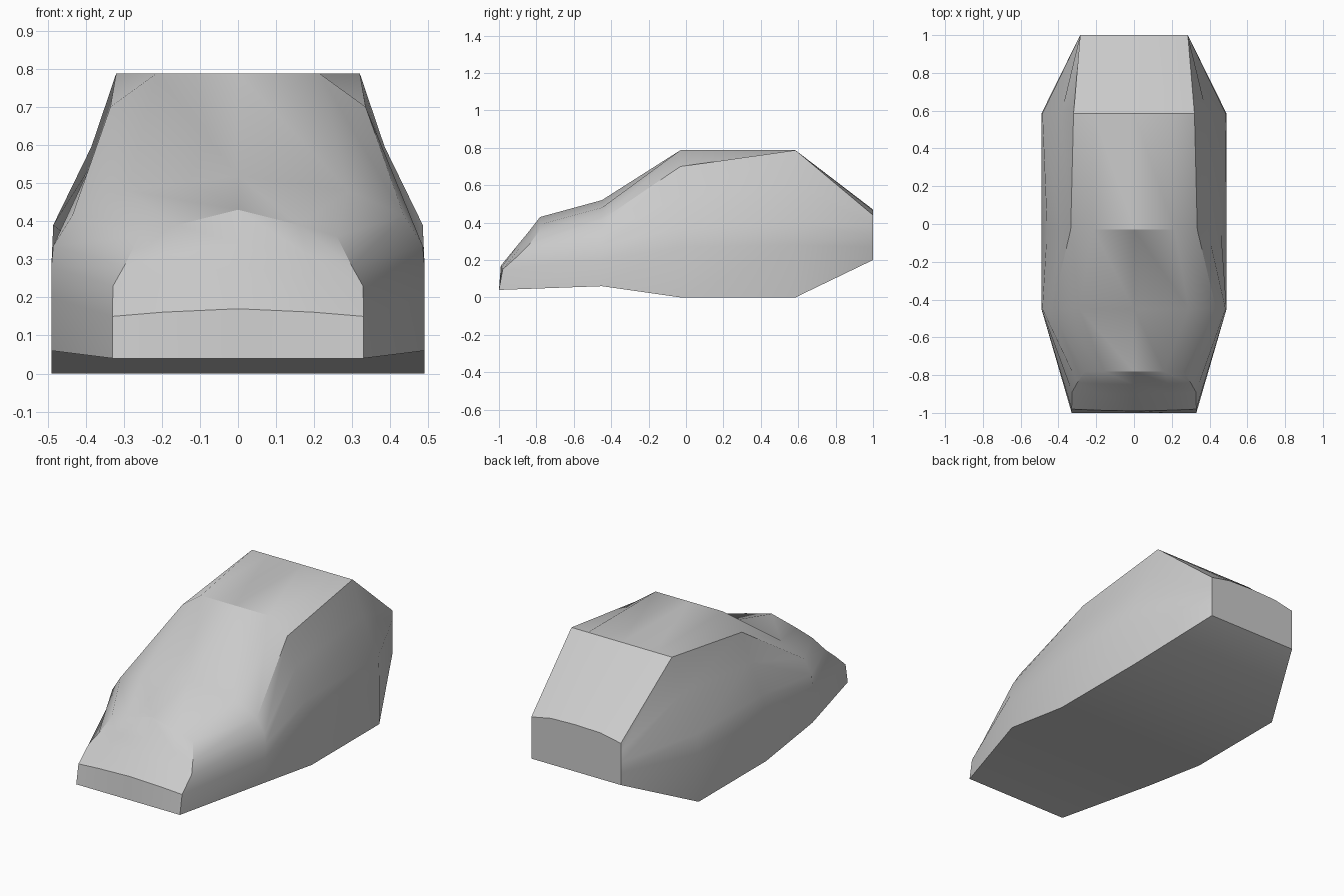
import bpy, bmesh, math

if "Cube" in bpy.data.objects:
    bpy.data.objects.remove(bpy.data.objects["Cube"])

# Half cross-sections from sill up to shoulder (index 4), then crown and centre line: (x, y, z)
def section(y, pts):
    return [(x, y, z) for x, z in pts]

nose = [(.33, -1, .04), (.33, -.98, .15), (.328, -.89, .23), (.30, -.84, .28),
        (.26, -.78, .36), (.16, -.78, .39), (0, -.78, .43)]
sections = [
    nose,
    section(-.45, [(.49, .06), (.49, .20), (.49, .28), (.485, .335), (.435, .415), (.29, .48), (0, .52)]),
    section(-.03, [(.49, 0), (.49, .27), (.46, .37), (.39, .54), (.335, .70), (.215, .787), (0, .787)]),
    section(.585, [(.49, 0), (.49, .28), (.485, .39), (.385, .595), (.32, .787), (.215, .787), (0, .787)]),
    section(1, [(.285, .20), (.285, .27), (.285, .33), (.285, .39), (.285, .44), (.16, .465), (0, .47)]),
]

bm = bmesh.new()

def full_ring(half):
    right = [bm.verts.new(p) for p in half]
    left = [bm.verts.new((-x, y, z)) for x, y, z in half[:-1]]
    return right + left[::-1]

# Body shell: sides, bonnet, roof, rear window and floor
rings = [full_ring(s) for s in sections]
n = len(rings[0])
for a, b in zip(rings, rings[1:]):
    for i in range(n):
        j = (i + 1) % n
        bm.faces.new((a[i], a[j], b[j], b[i]))

# Flat rear panel
bm.faces.new(rings[-1])

# Crowned nose panel: rows across from right edge to left edge
mid_rows = [(-1, .04), (-.99, .17), (-.90, .28), (-.85, .34)]
rows = []
for k in range(4):
    x, y, z = nose[k]
    my, mz = mid_rows[k]
    row = [rings[0][k]]
    for f in (.6, 0, -.6):
        t = 1 - abs(f) * .75
        row.append(bm.verts.new((x * f, y + (my - y) * t, z + (mz - z) * t)))
    row.append(rings[0][n - 1 - k])
    rows.append(row)
rows.append(rings[0][4:9])
for a, b in zip(rows, rows[1:]):
    for i in range(4):
        bm.faces.new((a[i], a[i + 1], b[i + 1], b[i]))
# Close the underside lip below the nose
r = rows[0]
bm.faces.new(r)

bmesh.ops.recalc_face_normals(bm, faces=bm.faces)
mesh = bpy.data.meshes.new("car_body")
bm.to_mesh(mesh)
bm.free()
body = bpy.data.objects.new("car_body", mesh)
bpy.context.collection.objects.link(body)
bpy.context.view_layer.objects.active = body
body.select_set(True)
bpy.ops.object.shade_smooth_by_angle(angle=math.radians(32))
